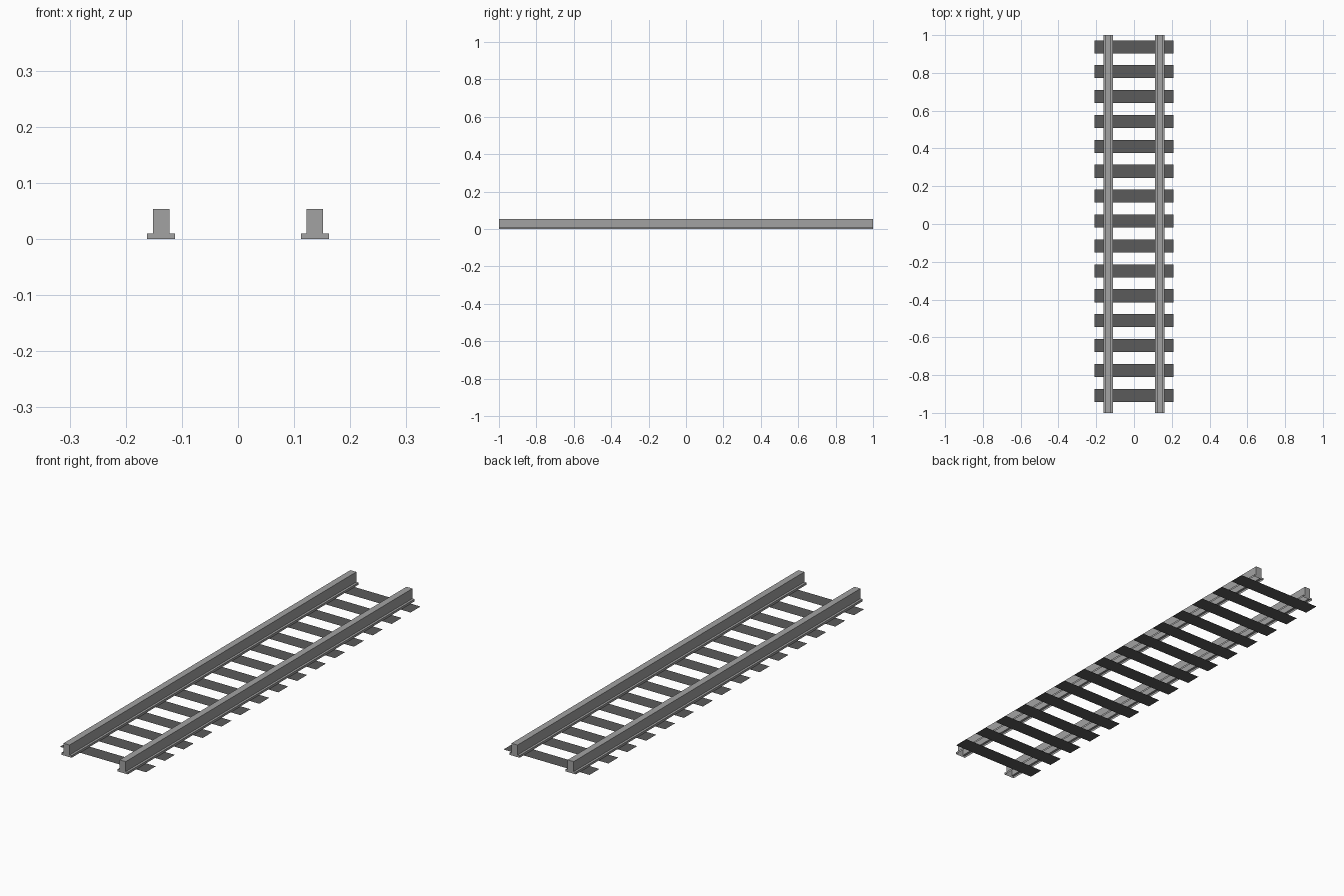
import bpy

cube = bpy.data.objects.get("Cube")
if cube:
    bpy.data.objects.remove(cube, do_unlink=True)


def make_material(name, grey):
    mat = bpy.data.materials.new(name)
    mat.use_nodes = True
    colour = (grey, grey, grey, 1.0)
    mat.diffuse_color = colour
    mat.node_tree.nodes["Principled BSDF"].inputs["Base Color"].default_value = colour
    return mat


def make_object(name, verts, faces, mat):
    mesh = bpy.data.meshes.new(name)
    mesh.from_pydata(verts, [], faces)
    mesh.materials.append(mat)
    obj = bpy.data.objects.new(name, mesh)
    bpy.context.collection.objects.link(obj)
    return obj


steel = make_material("rail_steel", 0.36)
wood = make_material("dark_sleeper", 0.105)

# Rails: a stepped profile swept along y, capped at the ends, open underneath
FOOT, WEB, FOOT_Z, TOP_Z = 0.025, 0.0147, 0.0095, 0.0535
half = [(FOOT, 0), (FOOT, FOOT_Z), (WEB, FOOT_Z), (WEB, TOP_Z)]
profile = half + [(-x, z) for x, z in reversed(half)]
n = len(profile)


def make_rail(name, centre):
    verts = [(centre + x, y, z) for y in (-1, 1) for x, z in profile]
    faces = [(i, i + n, i + n + 1, i + 1) for i in range(n - 1)]
    faces += [tuple(range(n)), tuple(reversed(range(n, 2 * n)))]
    make_object(name, verts, faces, steel)


make_rail("left_rail", 0.137)
make_rail("right_rail", -0.137)

# Sleepers: flat sheets lying on the ground
COUNT, FIRST, PITCH = 15, -0.907, 0.1318
HALF_X, HALF_Y = 0.21, 0.0345
for k in range(COUNT):
    y = FIRST + k * PITCH
    corners = [(-HALF_X, y - HALF_Y, 0), (HALF_X, y - HALF_Y, 0),
               (HALF_X, y + HALF_Y, 0), (-HALF_X, y + HALF_Y, 0)]
    make_object(f"sleeper_{k + 1}", corners, [(0, 1, 2, 3)], wood)
